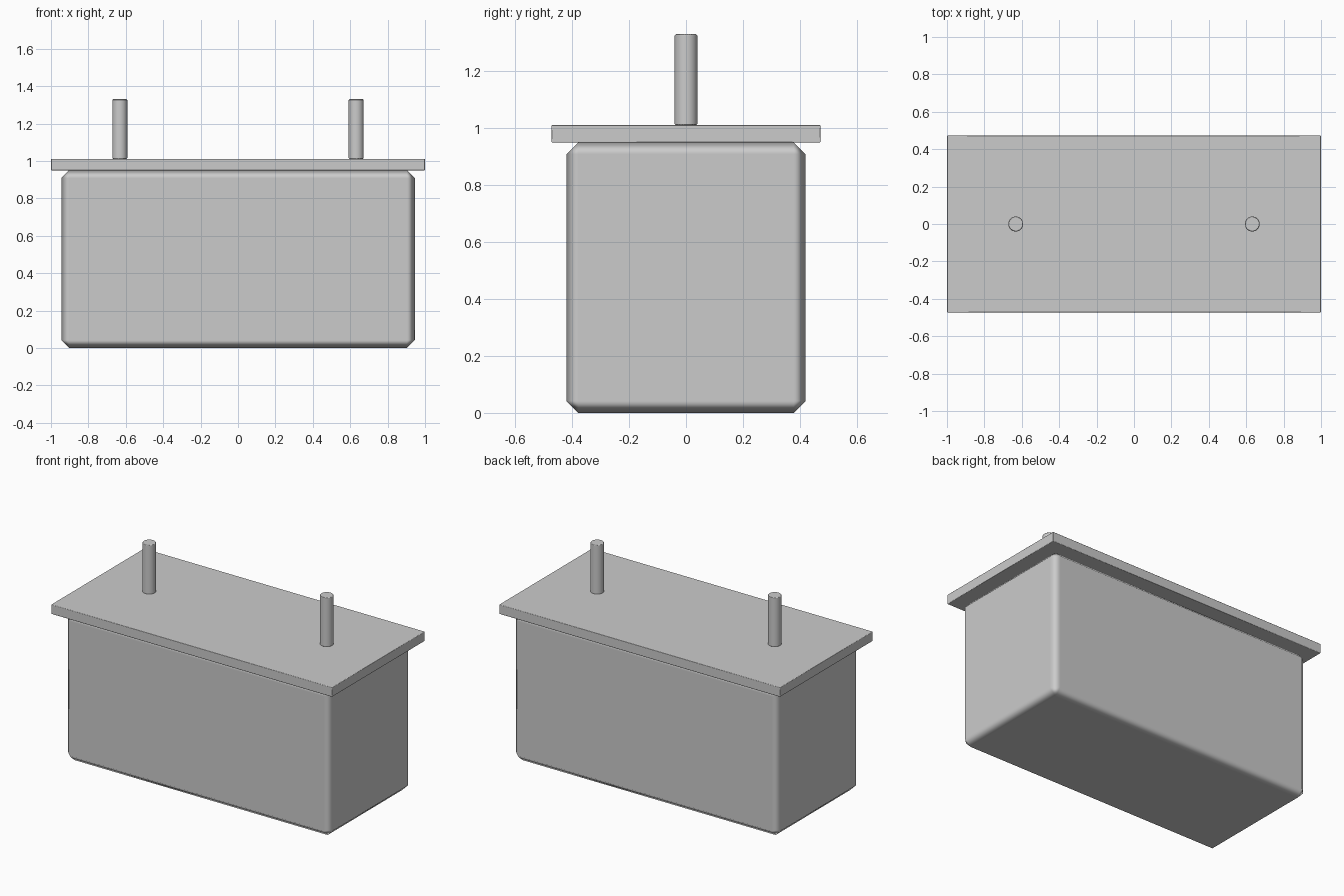
import bpy
import math

if "Cube" in bpy.data.objects:
    bpy.data.objects.remove(bpy.data.objects["Cube"])


def finish(obj, name, bevel, angle):
    """Name the part, chamfer its edges and shade it smoothly."""
    obj.name = name
    obj.data.name = name
    for poly in obj.data.polygons:
        poly.use_smooth = True
    mod = obj.modifiers.new("edge_bevel", 'BEVEL')
    mod.width = bevel
    mod.segments = 1
    mod.limit_method = 'ANGLE'
    mod.angle_limit = math.radians(angle)
    mod.harden_normals = True
    return obj


def box(name, size, z_bottom, bevel):
    bpy.ops.mesh.primitive_cube_add(size=1, location=(0, 0, z_bottom + size[2] / 2))
    obj = bpy.context.object
    obj.scale = size
    bpy.ops.object.transform_apply(location=False, rotation=False, scale=True)
    return finish(obj, name, bevel, 30)


def pin(name, x):
    z0, z1 = 1.01, 1.33
    bpy.ops.mesh.primitive_cylinder_add(
        vertices=32, radius=0.04, depth=z1 - z0, location=(x, 0, (z0 + z1) / 2))
    return finish(bpy.context.object, name, 0.005, 40)


# Main casing with chamfered edges
box("casing", (1.89, 0.84, 0.95), 0.0, 0.042)

# Overhanging lid plate
box("lid_plate", (2.0, 0.944, 0.062), 0.949, 0.003)

# Two terminal pins on the lid
for side, x in (("left", -0.632), ("right", 0.632)):
    pin(side + "_pin", x)
